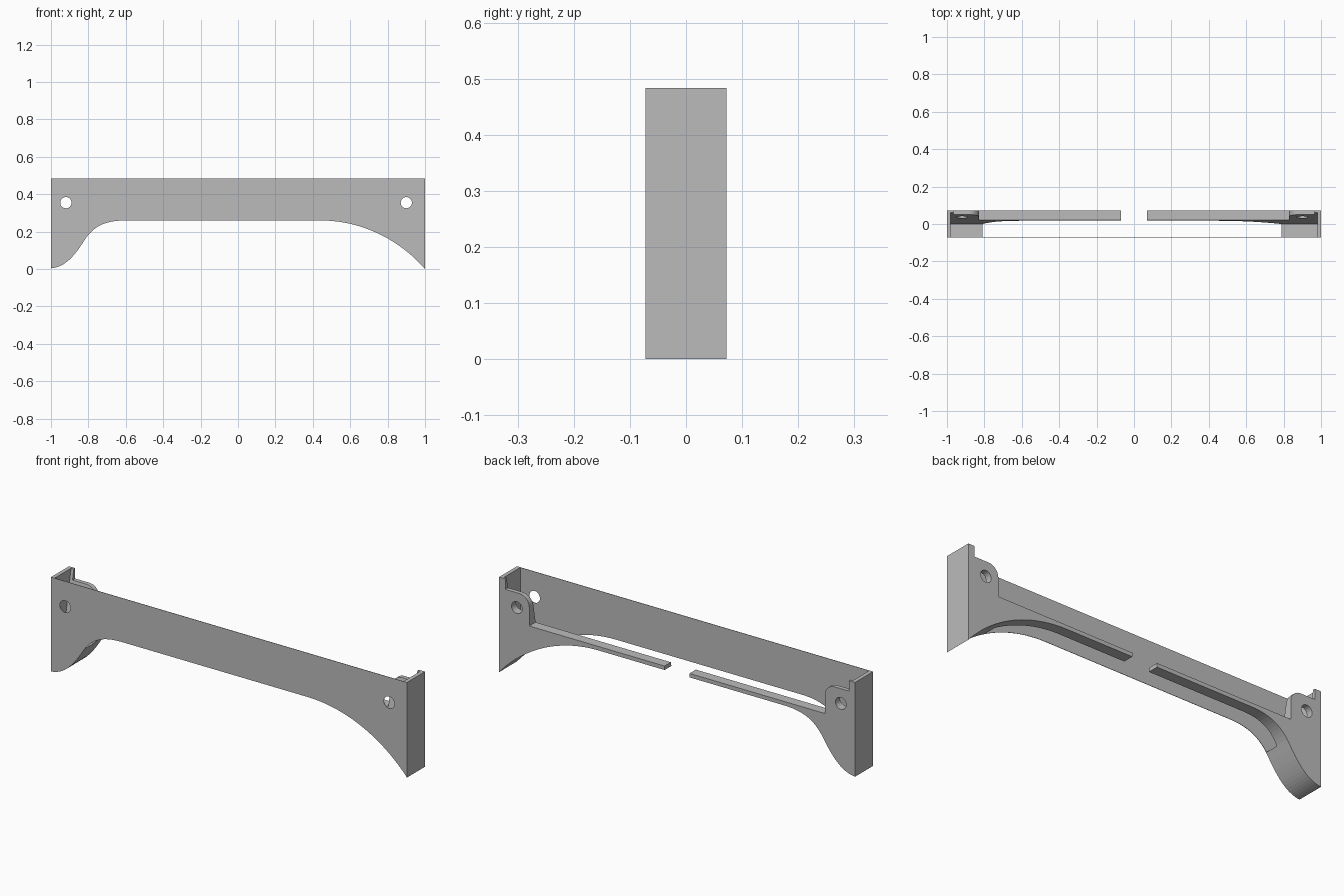
import bpy, bmesh, math
from mathutils import Vector
from mathutils.geometry import interpolate_bezier

if "Cube" in bpy.data.objects:
    bpy.data.objects.remove(bpy.data.objects["Cube"], do_unlink=True)

DEPTH, TOP, ARCH = 0.072, 0.483, 0.26      # half depth, full height, arch height
RAIL_TOP, EAR_TOP, EAR_X, POST_X = 0.28, 0.43, 0.83, 0.965
HOLES = ((-0.92, 0.355), (0.9, 0.355))

grey = bpy.data.materials.new("plain grey")
grey.use_nodes = True
grey.diffuse_color = (0.5, 0.5, 0.5, 1)
grey.node_tree.nodes["Principled BSDF"].inputs["Base Color"].default_value = (0.5, 0.5, 0.5, 1)


def prism(name, points, start, sweep):
    """Extrude a closed outline; points are 3D offsets from start."""
    bm = bmesh.new()
    face = bm.faces.new([bm.verts.new(start + p) for p in points])
    new = bmesh.ops.extrude_face_region(bm, geom=[face])["geom"]
    bmesh.ops.translate(bm, verts=[v for v in new if isinstance(v, bmesh.types.BMVert)], vec=sweep)
    bmesh.ops.recalc_face_normals(bm, faces=bm.faces)
    mesh = bpy.data.meshes.new(name)
    bm.to_mesh(mesh)
    bm.free()
    mesh.materials.append(grey)
    obj = bpy.data.objects.new(name, mesh)
    bpy.context.collection.objects.link(obj)
    return obj


def xz_prism(name, outline, y0, y1):
    return prism(name, [Vector((x, 0, z)) for x, z in outline],
                 Vector((0, y0, 0)), Vector((0, y1 - y0, 0)))


def cut(obj, cutters):
    """Subtract the cutters and bake the result."""
    for c in cutters:
        mod = obj.modifiers.new("cut", "BOOLEAN")
        mod.operation, mod.solver, mod.object = "DIFFERENCE", "EXACT", c
    bpy.context.view_layer.update()
    baked = bpy.data.meshes.new_from_object(
        obj.evaluated_get(bpy.context.evaluated_depsgraph_get()))
    obj.modifiers.clear()
    obj.data = baked


def curve(*pts, n=14):
    pts = [Vector((x, z, 0)) for x, z in pts]
    return [(p.x, p.y) for p in interpolate_bezier(*pts, n)]


# Lower edges of the two feet, from the outer corner up to the arch
right_edge = (curve((-1, 0.004), (-0.93, 0.01), (-0.88, 0.06), (-0.82, 0.155))
              + curve((-0.82, 0.155), (-0.77, 0.235), (-0.7, ARCH), (-0.6, ARCH))[1:])
left_edge = curve((1, 0), (0.87, 0.15), (0.67, ARCH), (0.44, ARCH), n=24)


def bracket_outline(edge, side):
    """Foot, rail, rounded ear and corner post in one outline."""
    r = 0.055
    ear = [(side * (EAR_X + r - r * math.cos(a)), EAR_TOP - r + r * math.sin(a))
           for a in (math.pi / 2 * i / 8 for i in range(9))]
    return (edge + [(side * 0.07, ARCH), (side * 0.07, RAIL_TOP), (side * EAR_X, RAIL_TOP)]
            + ear + [(side * POST_X, EAR_TOP), (side * POST_X, TOP), (side, TOP)])


# Cutters: screw holes, and the pocket with a sloped back wall
cutters = []
for hx, hz in HOLES:
    ring = [(hx + 0.03 * math.cos(math.tau * i / 32), hz + 0.03 * math.sin(math.tau * i / 32))
            for i in range(32)]
    cutters.append(xz_prism("hole_cutter", ring, -0.2, 0.2))
section = [(-0.2, 0.17), (0, 0.17), (0.0833, 0.6), (-0.2, 0.6)]
pocket = prism("pocket_cutter", [Vector((0, y, z)) for y, z in section],
               Vector((-0.98, 0, 0)), Vector((1.96, 0, 0)))

# Brackets, whose end walls need the full depth up to the top
for name, edge, side in (("right_bracket", right_edge, -1), ("left_bracket", left_edge, 1)):
    bracket = xz_prism(name, bracket_outline(edge, side), -DEPTH, DEPTH)
    cut(bracket, cutters + [pocket])

# Thin front panel over the whole width
panel = xz_prism("front_panel", right_edge + left_edge[::-1] + [(1, TOP), (-1, TOP)],
                 -DEPTH - 0.0005, -DEPTH + 0.0015)
cut(panel, cutters)

for c in cutters + [pocket]:
    bpy.data.objects.remove(c, do_unlink=True)
